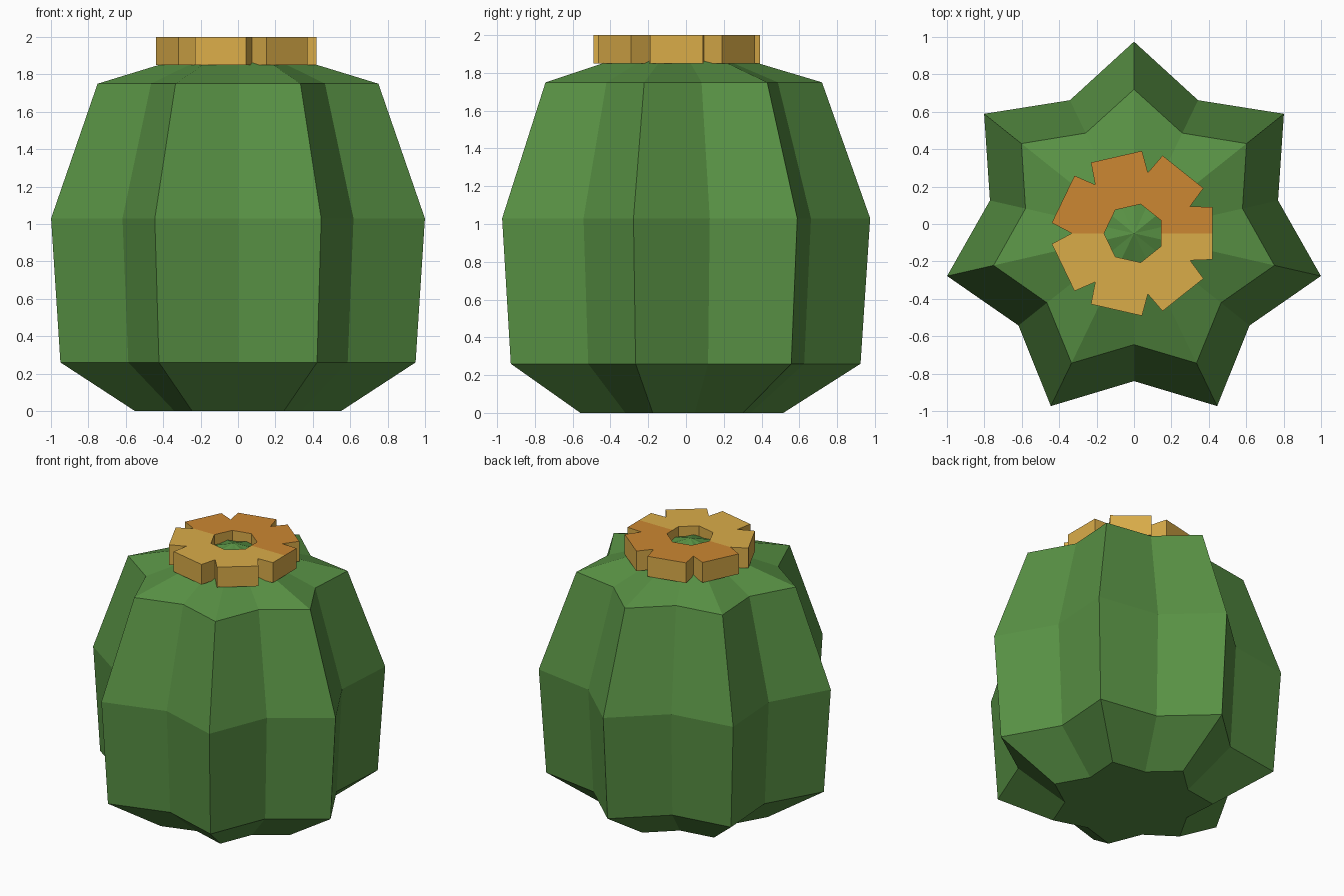
import bpy, bmesh, math

if "Cube" in bpy.data.objects:
    bpy.data.objects.remove(bpy.data.objects["Cube"])

CY = -0.05          # y of the shared axis
RIBS = 7


def material(name, rgb):
    m = bpy.data.materials.new(name)
    lin = [((c / 255 + 0.055) / 1.055) ** 2.4 for c in rgb]
    m.diffuse_color = (*lin, 1)
    m.use_nodes = True
    m.node_tree.nodes["Principled BSDF"].inputs["Base Color"].default_value = m.diffuse_color
    return m


green = material("plant green", (88, 145, 68))
yellow = material("petal yellow", (218, 172, 73))
orange = material("petal orange", (204, 135, 50))


def point(r, angle, z):
    return (r * math.cos(angle), CY + r * math.sin(angle), z)


def finish(bm, name, mats):
    bmesh.ops.recalc_face_normals(bm, faces=bm.faces)
    me = bpy.data.meshes.new(name)
    bm.to_mesh(me)
    bm.free()
    for m in mats:
        me.materials.append(m)
    ob = bpy.data.objects.new(name, me)
    bpy.context.collection.objects.link(ob)
    return ob


# Ribbed body: star-shaped rings (ridge radius, valley radius, height)
levels = [(0.565, 0.435, 0.0), (0.974, 0.75, 0.26),
          (1.025, 0.79, 1.03), (0.77, 0.595, 1.75)]
bm = bmesh.new()
n = 2 * RIBS
rings = []
for ridge, valley, z in levels:
    rings.append([bm.verts.new(point(valley if i % 2 else ridge,
                                     math.pi / 2 + i * math.pi / RIBS, z))
                  for i in range(n)])
base = bm.verts.new((0, CY, 0))
apex = bm.verts.new((0, CY, 1.98))
for i in range(n):
    j = (i + 1) % n
    for a, b in zip(rings, rings[1:]):
        bm.faces.new((a[i], a[j], b[j], b[i]))
    bm.faces.new((base, rings[0][j], rings[0][i]))
    bm.faces.new((apex, rings[-1][i], rings[-1][j]))
finish(bm, "ribbed_body", [green])

# Flower crown: seven flat petals with V notches around an open centre
bm = bmesh.new()
step = 2 * math.pi / RIBS
half = math.radians(18.4)


def crown_level(z):
    out, hole = [], []
    for k in range(RIBS):
        a = k * step
        out.append([bm.verts.new(point(0.333, a - step / 2, z)),
                    bm.verts.new(point(0.443, a - half, z)),
                    bm.verts.new(point(0.443, a + half, z))])
        hole.append(bm.verts.new(point(0.16, a - step / 2, z)))
    return out, hole


low, low_hole = crown_level(1.85)
top, top_hole = crown_level(2.0)
for k in range(RIBS):
    j = (k + 1) % RIBS
    for out, hole in ((low, low_hole), (top, top_hole)):
        bm.faces.new((hole[k], *out[k], out[j][0], hole[j]))
    lo, hi = low[k] + [low[j][0]], top[k] + [top[j][0]]
    for s in range(3):
        bm.faces.new((lo[s], lo[s + 1], hi[s + 1], hi[s]))
    bm.faces.new((low_hole[k], low_hole[j], top_hole[j], top_hole[k]))
# split along the middle so the rear half of the top can be orange
bmesh.ops.bisect_plane(bm, geom=bm.verts[:] + bm.edges[:] + bm.faces[:],
                       plane_co=(0, CY, 0), plane_no=(0, 1, 0), dist=1e-5)
bmesh.ops.recalc_face_normals(bm, faces=bm.faces)
for f in bm.faces:
    if f.normal.z > 0.9 and f.calc_center_median().y > CY:
        f.material_index = 1
finish(bm, "flower_crown", [yellow, orange])
